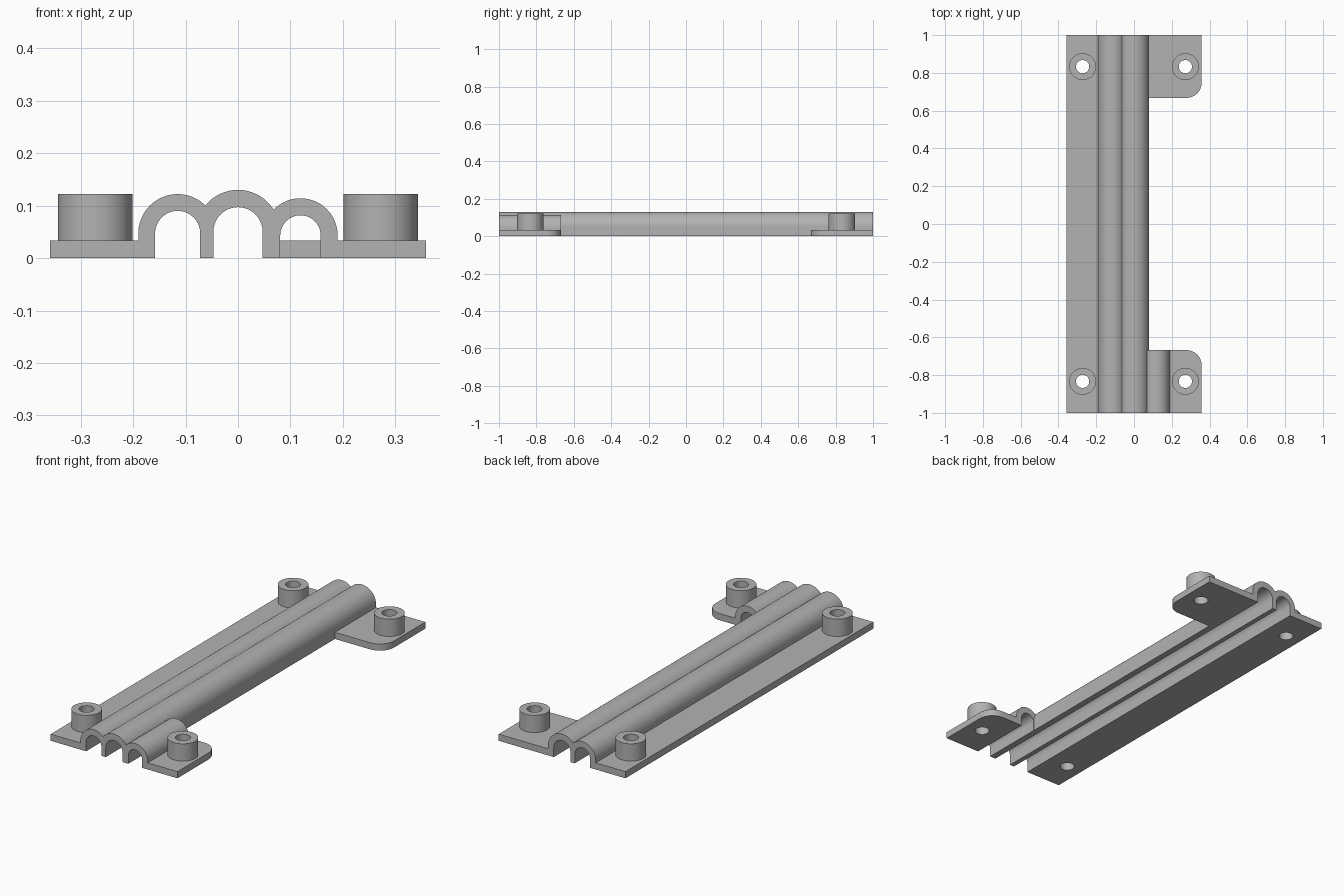
import bpy, bmesh, math
from mathutils import Vector

if "Cube" in bpy.data.objects:
    bpy.data.objects.remove(bpy.data.objects["Cube"])

grey = bpy.data.materials.new("plain grey")
grey.diffuse_color = (0.45, 0.45, 0.45, 1)
grey.use_nodes = True
grey.node_tree.nodes["Principled BSDF"].inputs["Base Color"].default_value = grey.diffuse_color

PLATE = 0.034          # plate thickness
BOSS_TOP = 0.122
HALF_W, END = 0.358, 0.668


def arc(cx, cy, r, a0, a1, n=32):
    """Points on a circle from angle a0 to a1 in degrees."""
    return [(cx + r * math.cos(math.radians(a0 + (a1 - a0) * i / n)),
             cy + r * math.sin(math.radians(a0 + (a1 - a0) * i / n))) for i in range(n + 1)]


def prism(name, pts, to3d, depth):
    """Extrude a closed 2D outline."""
    bm = bmesh.new()
    face = bm.faces.new([bm.verts.new(to3d(*p)) for p in pts])
    new = bmesh.ops.extrude_face_region(bm, geom=[face])["geom"]
    bmesh.ops.translate(bm, vec=Vector(depth), verts=[v for v in new if isinstance(v, bmesh.types.BMVert)])
    bmesh.ops.recalc_face_normals(bm, faces=bm.faces)
    return finish(name, bm)


def finish(name, bm):
    me = bpy.data.meshes.new(name)
    bm.to_mesh(me)
    bm.free()
    me.materials.append(grey)
    ob = bpy.data.objects.new(name, me)
    bpy.context.collection.objects.link(ob)
    return ob


def boolean(target, other, op):
    """Apply a boolean and discard the tool."""
    mod = target.modifiers.new(op, 'BOOLEAN')
    mod.operation, mod.solver, mod.object = op, 'EXACT', other
    bpy.context.view_layer.objects.active = target
    bpy.ops.object.modifier_apply(modifier=mod.name)
    bpy.data.objects.remove(other)


def smooth(ob):
    bpy.ops.object.select_all(action='DESELECT')
    ob.select_set(True)
    bpy.context.view_layer.objects.active = ob
    bpy.ops.object.shade_smooth_by_angle(angle=math.radians(30))


# Where the outer curves of the two long channels meet
c1, r1, c2, r2 = Vector((-0.115, 0.047)), 0.075, Vector((0, 0.05)), 0.08
d = (c2 - c1).length
u = (c2 - c1) / d
a = (d * d + r1 * r1 - r2 * r2) / (2 * d)
meet = c1 + u * a + Vector((-u.y, u.x)) * math.sqrt(r1 * r1 - a * a)
ang1 = math.degrees(math.atan2(*reversed(meet - c1)))
ang2 = math.degrees(math.atan2(*reversed(meet - c2)))

# Long body: left plate and two arched channels
outline = ([(-HALF_W, 0), (-HALF_W, PLATE), (-0.19, PLATE)]
           + arc(*c1, r1, 180, ang1) + arc(*c2, r2, ang2, 0)[1:]
           + [(0.08, 0), (0.047, 0)] + arc(*c2, 0.047, 0, 180)
           + [(-0.047, 0), (-0.072, 0)] + arc(*c1, 0.043, 0, 180) + [(-0.158, 0)])
body = prism("channel_body", outline, lambda x, z: (x, -1, z), (0, 2, 0))

# Short third channel at the front
c3 = (0.119, 0.043)
outline = ([(0.062, 0)] + arc(*c3, 0.071, 143, 0) + [(0.19, 0), (0.1575, 0)]
           + arc(*c3, 0.0385, 0, 180) + [(0.0805, 0)])
short = prism("short_channel", outline, lambda x, z: (x, -1, z), (0, 1 - END, 0))
boolean(body, short, 'UNION')

# Right mounting flanges with one rounded inner corner
for s, x0 in ((-1, 0.172), (1, 0.064)):
    outline = [(x0, 1), (HALF_W, 1)] + arc(HALF_W - 0.08, END + 0.08, 0.08, 0, -90, 16) + [(x0, END)]
    flange = prism("flange", outline, lambda x, y: (x, s * y, 0), (0, 0, PLATE))
    boolean(body, flange, 'UNION')

# Screw holes and hollow bosses
N = 48
for sx in (-1, 1):
    for sy in (-1, 1):
        cx, cy = sx * 0.272, sy * 0.833
        hole = prism("hole", arc(cx, cy, 0.035, 0, 360, N)[:-1], lambda x, y: (x, y, -0.05), (0, 0, 0.2))
        boolean(body, hole, 'DIFFERENCE')
        bm = bmesh.new()
        rings = [[bm.verts.new((x, y, z)) for x, y in arc(cx, cy, r, 0, 360, N)[:-1]]
                 for r, z in ((0.071, PLATE), (0.071, BOSS_TOP), (0.035, BOSS_TOP), (0.035, PLATE))]
        for lo, hi in zip(rings, rings[1:]):
            for i in range(N):
                j = (i + 1) % N
                bm.faces.new((lo[i], lo[j], hi[j], hi[i]))
        side = ("left" if sx < 0 else "right") + ("_front" if sy < 0 else "_back")
        smooth(finish("boss_" + side, bm))

smooth(body)
